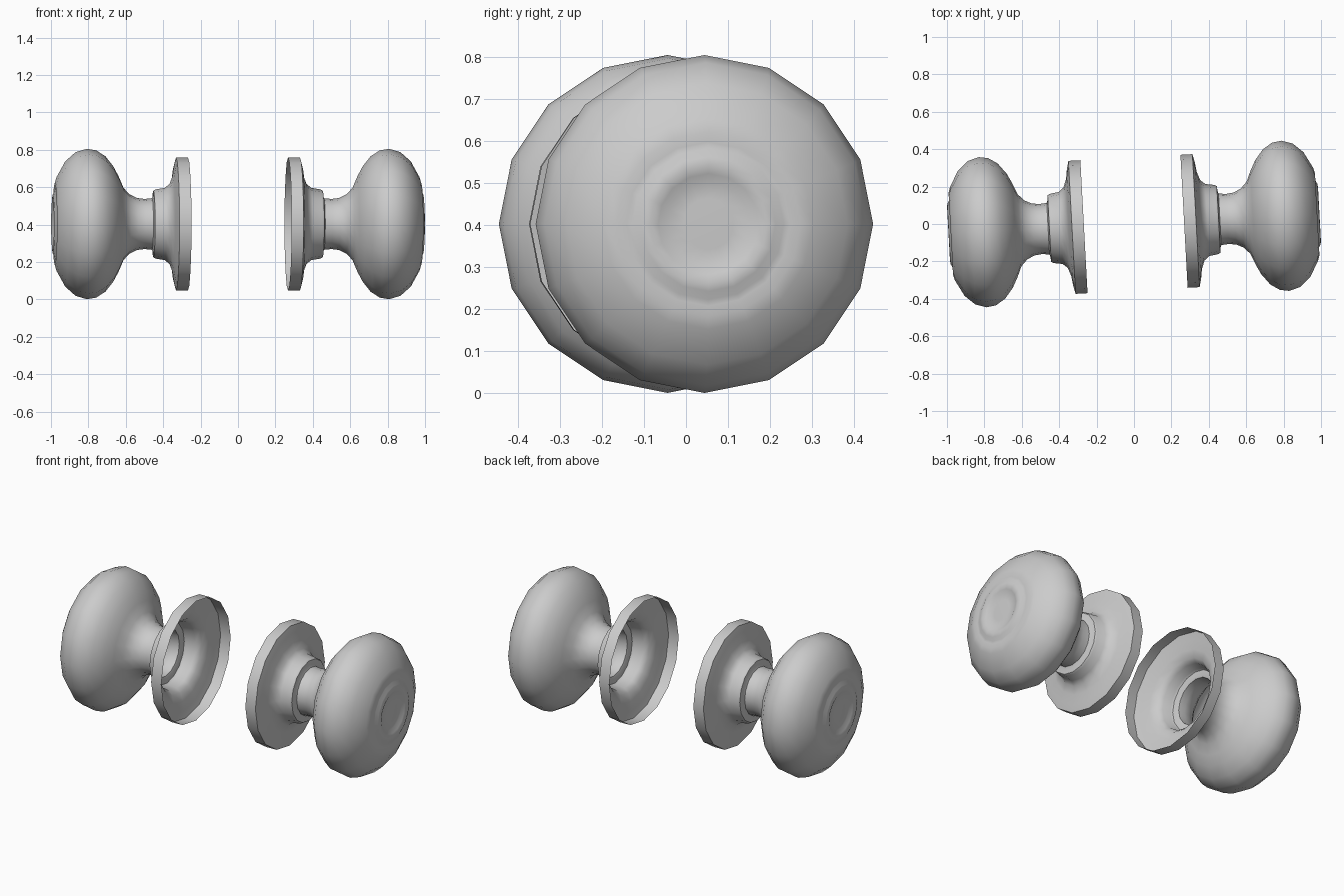
import bpy, bmesh, math
from mathutils import Matrix

if "Cube" in bpy.data.objects:
    bpy.data.objects.remove(bpy.data.objects["Cube"])

SIDES = 16
CENTRE_Z = 0.403

# (distance along axis, radius), from the open back rim to the knob face
PLATE = [(0.268, 0.356), (0.332, 0.356), (0.342, 0.315), (0.350, 0.26),
         (0.366, 0.215), (0.392, 0.193), (0.442, 0.185), (0.453, 0.178),
         (0.456, 0.150), (0.460, 0.138)]
KNOB = [(0.460, 0.138), (0.50, 0.134), (0.54, 0.139), (0.58, 0.158),
        (0.613, 0.193), (0.637, 0.25), (0.665, 0.305), (0.71, 0.362),
        (0.76, 0.394), (0.81, 0.402), (0.87, 0.384), (0.925, 0.335),
        (0.972, 0.25), (0.981, 0.22), (0.979, 0.195), (0.981, 0.18),
        (0.991, 0.16), (0.993, 0.14), (0.988, 0.12), (0.978, 0.10),
        (0.979, 0.06), (0.98, 0.0)]


def lathe(name, profile, turn):
    """Revolve a profile around the x axis, then turn it about z."""
    bm = bmesh.new()
    rings = []
    for t, r in profile:
        if r == 0:
            rings.append([bm.verts.new((t, 0, 0))] * SIDES)
            continue
        rings.append([bm.verts.new((t, r * math.cos(a), r * math.sin(a)))
                      for a in (2 * math.pi * i / SIDES for i in range(SIDES))])
    for a, b in zip(rings, rings[1:]):
        for i in range(SIDES):
            j = (i + 1) % SIDES
            # dict.fromkeys merges the repeated tip vertex
            bm.faces.new(list(dict.fromkeys((a[i], a[j], b[j], b[i]))))
    bm.transform(Matrix.Translation((0, 0, CENTRE_Z)) @ Matrix.Rotation(turn, 4, 'Z'))
    mesh = bpy.data.meshes.new(name)
    bm.to_mesh(mesh)
    bm.free()
    obj = bpy.data.objects.new(name, mesh)
    bpy.context.collection.objects.link(obj)
    bpy.ops.object.select_all(action='DESELECT')
    obj.select_set(True)
    bpy.context.view_layer.objects.active = obj
    bpy.ops.object.shade_smooth_by_angle(angle=math.radians(50))


# Two opposite knobs on one slightly turned axis
for side, degrees in (("right", 3.1), ("left", 183.1)):
    lathe(side + "_back_plate", PLATE, math.radians(degrees))
    lathe(side + "_knob", KNOB, math.radians(degrees))
